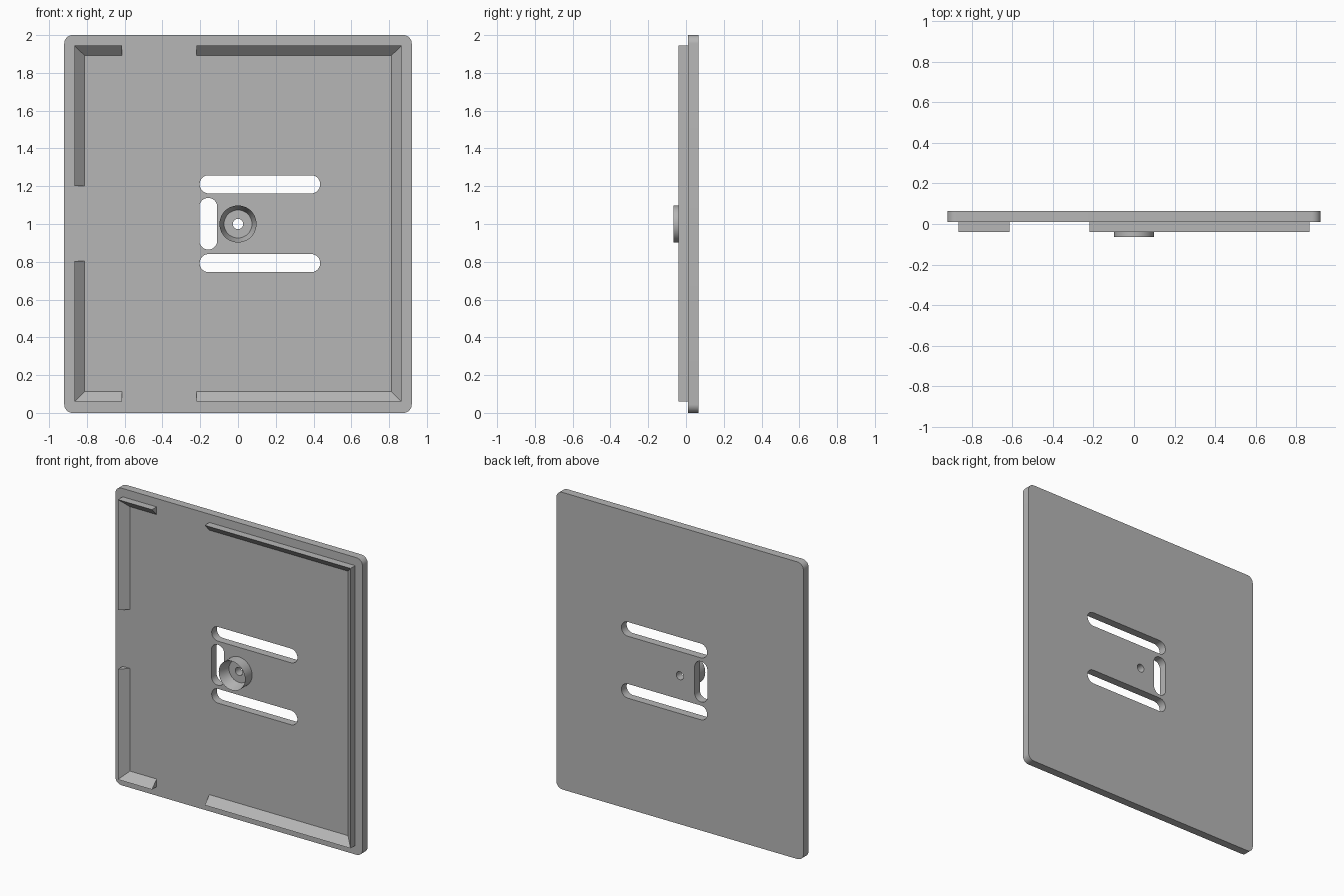
import bpy, bmesh
from math import pi, sin, cos

cube = bpy.data.objects.get("Cube")
if cube:
    bpy.data.objects.remove(cube)

GREY = (0.47, 0.47, 0.47, 1)
grey = bpy.data.materials.new("plain grey")
grey.use_nodes = True
grey.diffuse_color = GREY
grey.node_tree.nodes["Principled BSDF"].inputs["Base Color"].default_value = GREY

FACE, BACK = 0.01, 0.065          # front and back of the plate (y)


def finish(obj):
    bpy.ops.object.select_all(action='DESELECT')
    obj.select_set(True)
    bpy.context.view_layer.objects.active = obj
    if obj.type == 'CURVE':
        bpy.ops.object.convert(target='MESH')
    bpy.ops.object.shade_smooth_by_angle(angle=pi / 6)


def mesh_object(name, bm):
    bmesh.ops.recalc_face_normals(bm, faces=bm.faces)
    mesh = bpy.data.meshes.new(name)
    bm.to_mesh(mesh)
    bm.free()
    mesh.materials.append(grey)
    obj = bpy.data.objects.new(name, mesh)
    bpy.context.collection.objects.link(obj)
    finish(obj)


def rounded(x0, x1, z0, z1, r, n=10):
    """Outline of a rectangle with rounded corners."""
    corners = [(x1 - r, z1 - r), (x0 + r, z1 - r), (x0 + r, z0 + r), (x1 - r, z0 + r)]
    return [(cx + r * cos(a), cz + r * sin(a))
            for q, (cx, cz) in enumerate(corners)
            for a in [(q + i / n) * pi / 2 for i in range(n + 1)]]


def plate(name, outlines):
    """Extruded flat sheet; outlines after the first are holes."""
    curve = bpy.data.curves.new(name, 'CURVE')
    curve.dimensions = '2D'
    curve.fill_mode = 'BOTH'
    curve.extrude = (BACK - FACE) / 2
    for outline in outlines:
        spline = curve.splines.new('POLY')
        spline.points.add(len(outline) - 1)
        for p, (x, z) in zip(spline.points, outline):
            p.co = (x, z, 0, 1)
        spline.use_cyclic_u = True
    curve.materials.append(grey)
    obj = bpy.data.objects.new(name, curve)
    obj.location.y = (FACE + BACK) / 2
    obj.rotation_euler.x = pi / 2
    bpy.context.collection.objects.link(obj)
    finish(obj)


def lip(name, path):
    """Wedge-section wall along the path, mitred at corners, sloping inward."""
    bm = bmesh.new()
    sections = []
    for x, z in path:
        ix = max(-0.812, min(0.812, x))
        iz = max(0.112, min(1.892, z))
        sections.append([bm.verts.new(c) for c in
                         ((x, FACE, z), (x, -0.04, z), (ix, FACE, iz))])
    for a, b in zip(sections, sections[1:]):
        for i in range(3):
            j = (i + 1) % 3
            bm.faces.new((a[i], a[j], b[j], b[i]))
    bm.faces.new(sections[0])
    bm.faces.new(sections[-1])
    mesh_object(name, bm)


# Plate with three slots and a small round hole
plate("base_plate", [
    rounded(-0.92, 0.92, 0, 2, 0.045),
    rounded(-0.203, 0.435, 1.162, 1.258, 0.0475),
    rounded(-0.203, 0.435, 0.745, 0.841, 0.0475),
    rounded(-0.205, -0.11, 0.865, 1.138, 0.047),
    rounded(-0.027, 0.027, 0.973, 1.027, 0.0269),
])

# Raised lip, open at the side and at the top and bottom
W, LOW, HIGH = 0.866, 0.06, 1.944
lip("main_lip", [(-0.22, HIGH), (W, HIGH), (W, LOW), (-0.22, LOW)])
lip("upper_corner_lip", [(-0.613, HIGH), (-W, HIGH), (-W, 1.2)])
lip("lower_corner_lip", [(-0.613, LOW), (-W, LOW), (-W, 0.803)])

# Round boss with a tapered recess
bm = bmesh.new()
profile = [bm.verts.new((r, y, 1)) for r, y in
           ((0.098, FACE), (0.098, -BACK), (0.074, FACE))]
edges = [bm.edges.new((profile[i], profile[(i + 1) % 3])) for i in range(3)]
bmesh.ops.spin(bm, geom=profile + edges, cent=(0, 0, 1), axis=(0, 1, 0),
               angle=2 * pi, steps=48)
bmesh.ops.remove_doubles(bm, verts=bm.verts, dist=0.0001)
mesh_object("centre_boss", bm)
